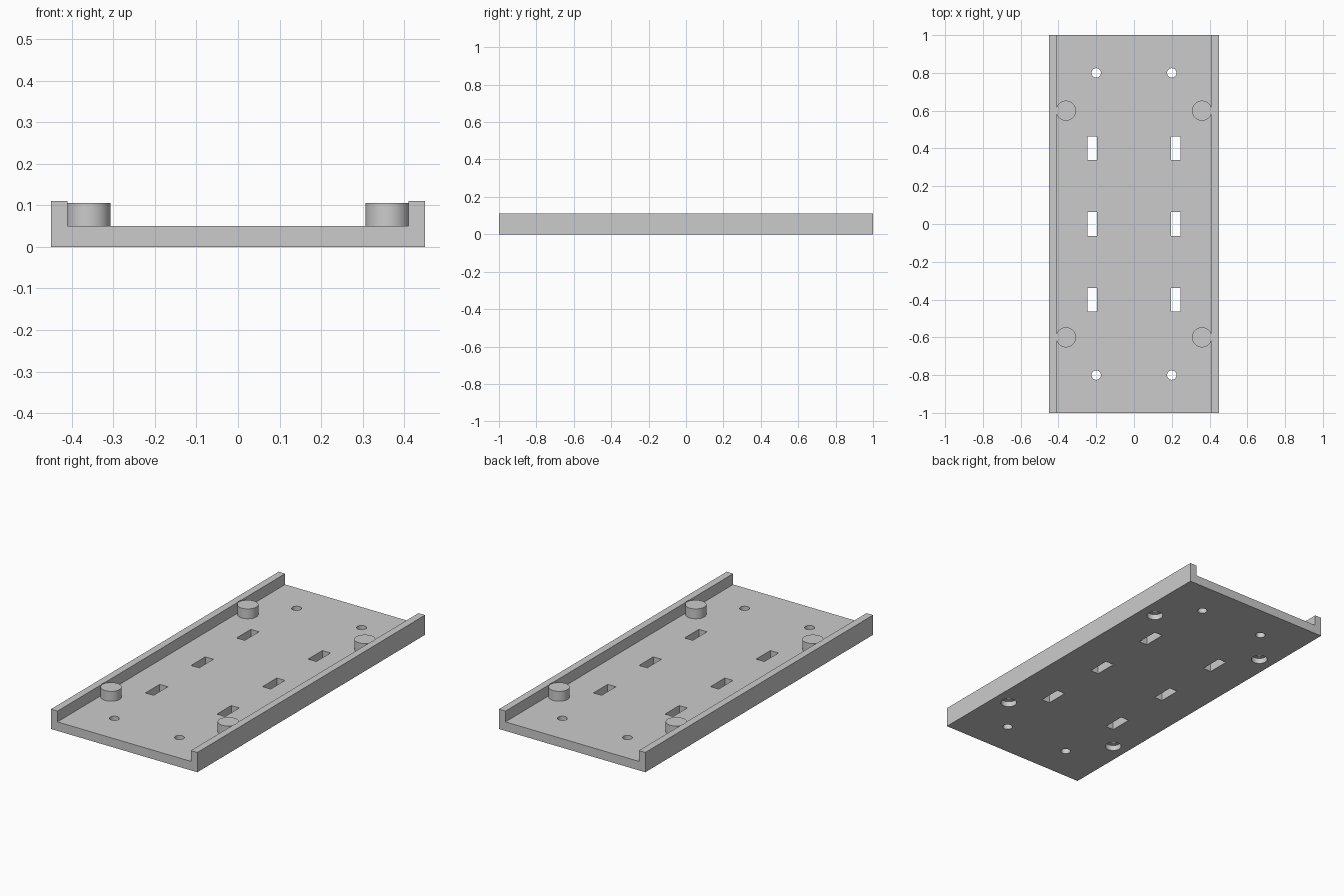
import bpy, bmesh
from mathutils import Matrix

if "Cube" in bpy.data.objects:
    bpy.data.objects.remove(bpy.data.objects["Cube"], do_unlink=True)

grey = bpy.data.materials.new("plain grey")
grey.use_nodes = True
colour = (0.6, 0.6, 0.6, 1)
grey.diffuse_color = colour
grey.node_tree.nodes["Principled BSDF"].inputs["Base Color"].default_value = colour


def add_object(name, bm):
    bmesh.ops.recalc_face_normals(bm, faces=bm.faces)
    mesh = bpy.data.meshes.new(name)
    bm.to_mesh(mesh)
    bm.free()
    mesh.materials.append(grey)
    ob = bpy.data.objects.new(name, mesh)
    bpy.context.collection.objects.link(ob)
    return ob


def cylinder(bm, x, y, radius, low, high):
    bmesh.ops.create_cone(bm, cap_ends=True, segments=48, radius1=radius, radius2=radius,
                          depth=high - low, matrix=Matrix.Translation((x, y, (low + high) / 2)))


def box(bm, x, y, sx, sy, low, high):
    place = Matrix.Translation((x, y, (low + high) / 2))
    bmesh.ops.create_cube(bm, size=1, matrix=place @ Matrix.Diagonal((sx, sy, high - low, 1)))


def boolean(target, cutter, operation):
    mod = target.modifiers.new(cutter.name, 'BOOLEAN')
    mod.operation = operation
    mod.solver = 'EXACT'
    mod.object = cutter
    bpy.context.view_layer.objects.active = target
    bpy.ops.object.modifier_apply(modifier=mod.name)
    bpy.data.objects.remove(cutter, do_unlink=True)


FLOOR, WALL, BOSS = 0.05, 0.11, 0.105
BOSS_R = 0.053
bosses = [(x, y) for x in (-0.36, 0.36) for y in (-0.6, 0.6)]

# Channel-shaped tray: floor with two side walls, extruded along its length
half = [(0.45, 0), (0.45, WALL), (0.41, WALL), (0.41, FLOOR)]
section = half + [(-x, z) for x, z in reversed(half)]
bm = bmesh.new()
face = bm.faces.new([bm.verts.new((x, -1, z)) for x, z in section])
ext = bmesh.ops.extrude_face_region(bm, geom=[face])
bmesh.ops.translate(bm, vec=(0, 2, 0),
                    verts=[v for v in ext["geom"] if isinstance(v, bmesh.types.BMVert)])
tray = add_object("mounting_tray", bm)

# Four round bosses beside the walls
bm = bmesh.new()
for x, y in bosses:
    cylinder(bm, x, y, BOSS_R, 0.02, BOSS)
boolean(tray, add_object("bosses", bm), 'UNION')

# Through holes, slots, and clearance in the walls above the bosses
bm = bmesh.new()
for side in (-1, 1):
    for y in (-0.8, 0.8):
        cylinder(bm, side * 0.2, y, 0.025, -0.1, 0.2)
    for y in (-0.4, 0, 0.4):
        box(bm, side * 0.22, y, 0.05, 0.125, -0.1, 0.2)
for x, y in bosses:
    cylinder(bm, x, y, BOSS_R, BOSS, 0.2)
boolean(tray, add_object("openings", bm), 'DIFFERENCE')

# Stepped blind holes under the bosses
for name, radius, depth in (("recesses", 0.042, 0.03), ("pilot_holes", 0.02, 0.08)):
    bm = bmesh.new()
    for x, y in bosses:
        cylinder(bm, x, y, radius, -0.1, depth)
    boolean(tray, add_object(name, bm), 'DIFFERENCE')

bpy.ops.object.select_all(action='DESELECT')
tray.select_set(True)
bpy.context.view_layer.objects.active = tray
bpy.ops.object.shade_smooth_by_angle()
